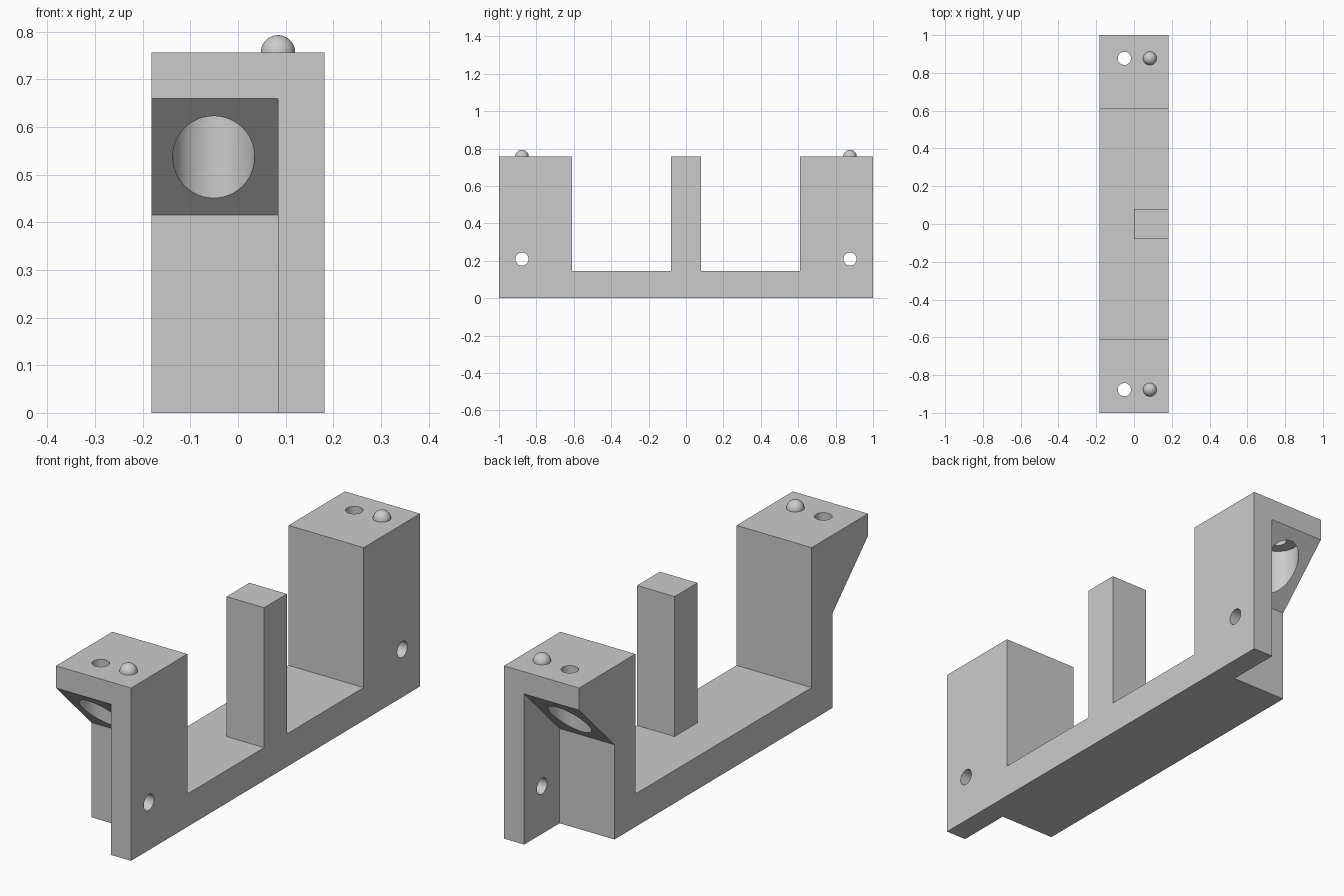
import bpy, bmesh, math
from mathutils import Matrix, Vector

cube = bpy.data.objects.get("Cube")
if cube:
    bpy.data.objects.remove(cube, do_unlink=True)

HALF_W, HEIGHT, BASE_H = 0.182, 0.757, 0.144
BLOCK_Y = 0.61               # inner face of the end blocks
WALL_X = 0.084               # inner face of the thin side walls
HOLE_X, HOLE_Y, HOLE_R = -0.051, 0.877, 0.035
NOTCH_Y, NOTCH_Z, SLOPE_Z = 0.755, 0.415, 0.66

grey = bpy.data.materials.new("plain grey")
grey.use_nodes = True
grey.diffuse_color = (0.6, 0.6, 0.6, 1)
grey.node_tree.nodes["Principled BSDF"].inputs["Base Color"].default_value = (0.6, 0.6, 0.6, 1)


def make(name, bm):
    bmesh.ops.recalc_face_normals(bm, faces=bm.faces)
    mesh = bpy.data.meshes.new(name)
    bm.to_mesh(mesh)
    bm.free()
    mesh.materials.append(grey)
    obj = bpy.data.objects.new(name, mesh)
    bpy.context.collection.objects.link(obj)
    return obj


def extrude_profile(name, points, x0, x1):
    """Extrude a (y, z) outline along x."""
    bm = bmesh.new()
    face = bm.faces.new([bm.verts.new((x0, y, z)) for y, z in points])
    result = bmesh.ops.extrude_face_region(bm, geom=[face])
    verts = [g for g in result["geom"] if isinstance(g, bmesh.types.BMVert)]
    bmesh.ops.translate(bm, verts=verts, vec=(x1 - x0, 0, 0))
    return make(name, bm)


def cylinder(name, radius, start, end):
    start, end = Vector(start), Vector(end)
    axis = end - start
    turn = axis.to_track_quat('Z', 'Y').to_matrix().to_4x4()
    bm = bmesh.new()
    bmesh.ops.create_cone(bm, cap_ends=True, segments=48, radius1=radius, radius2=radius,
                          depth=axis.length,
                          matrix=Matrix.Translation((start + end) / 2) @ turn)
    return make(name, bm)


def select(obj):
    bpy.ops.object.select_all(action='DESELECT')
    obj.select_set(True)
    bpy.context.view_layer.objects.active = obj


def combine(target, tool, operation):
    """Apply a boolean and discard the helper object."""
    select(target)
    mod = target.modifiers.new(operation.lower(), 'BOOLEAN')
    mod.operation, mod.object, mod.solver = operation, tool, 'EXACT'
    bpy.ops.object.modifier_apply(modifier=mod.name)
    bpy.data.objects.remove(tool, do_unlink=True)


# Base with a tall block at each end
half = [(1, 0), (1, HEIGHT), (BLOCK_Y, HEIGHT), (BLOCK_Y, BASE_H)]
outline = half + [(-y, z) for y, z in reversed(half)]
body = extrude_profile("bracket_body", outline, -HALF_W, HALF_W)

# Central upright post, half the width of the base
post = [(-0.079, 0.05), (0.079, 0.05), (0.079, HEIGHT), (-0.079, HEIGHT)]
combine(body, extrude_profile("centre_post", post, 0, HALF_W), 'UNION')

for side, end in ((-1, "front"), (1, "back")):
    y = side * HOLE_Y
    # Corner notch with a sloped ceiling
    reach = 0.1
    notch = [(NOTCH_Y, -reach), (NOTCH_Y, NOTCH_Z),
             (1 + reach, SLOPE_Z + reach), (1 + reach, -reach)]
    cutters = [
        extrude_profile("notch_cutter", [(side * a, z) for a, z in notch], -0.3, WALL_X),
        # Screw-head bore, screw hole, and hole through the side wall
        cylinder("bore_cutter", 0.086, (HOLE_X, y, 0.3), (HOLE_X, y, SLOPE_Z)),
        cylinder("screw_hole_cutter", HOLE_R, (HOLE_X, y, 0.3), (HOLE_X, y, 0.9)),
        cylinder("side_hole_cutter", HOLE_R, (0, y, 0.209), (0.3, y, 0.209)),
    ]
    for cutter in cutters:
        combine(body, cutter, 'DIFFERENCE')

    # Locating dome on top of the block
    bm = bmesh.new()
    bmesh.ops.create_uvsphere(bm, u_segments=40, v_segments=20, radius=0.036)
    bmesh.ops.bisect_plane(bm, geom=bm.verts[:] + bm.edges[:] + bm.faces[:],
                           plane_co=(0, 0, 0), plane_no=(0, 0, 1), clear_inner=True)
    bmesh.ops.translate(bm, verts=bm.verts, vec=(WALL_X, y, HEIGHT))
    dome = make(end + "_locating_dome", bm)
    select(dome)
    bpy.ops.object.shade_smooth_by_angle(angle=math.radians(35))

select(body)
bpy.ops.object.shade_smooth_by_angle(angle=math.radians(30))
